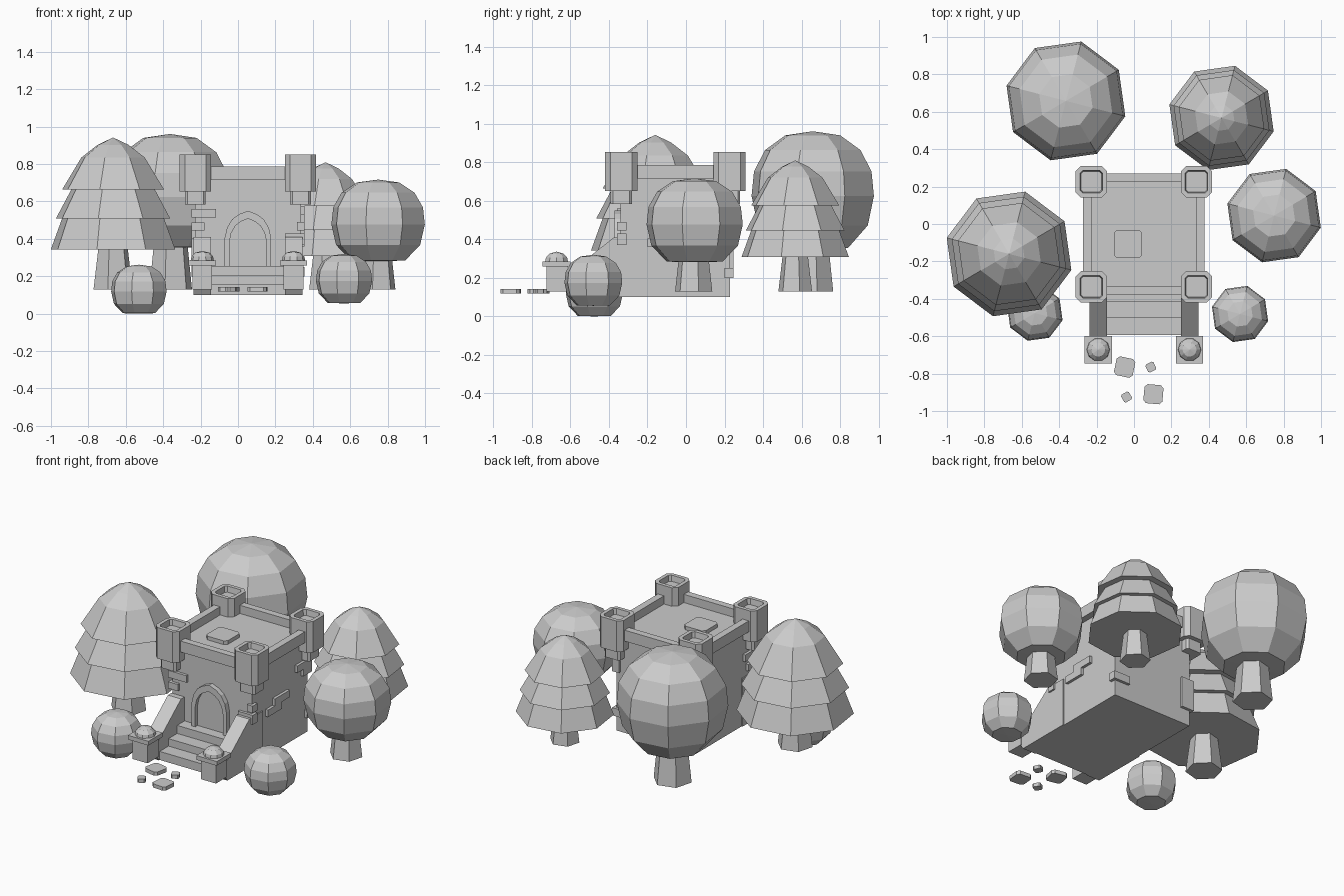
import bpy, bmesh
from math import sin, cos, pi, radians
from mathutils import Matrix

if "Cube" in bpy.data.objects:
    bpy.data.objects.remove(bpy.data.objects["Cube"])

CX, CY = 0.053, -0.055      # castle centre
HALF = 0.284                # half width of the keep


def finish(name, bm):
    bmesh.ops.recalc_face_normals(bm, faces=bm.faces)
    me = bpy.data.meshes.new(name)
    bm.to_mesh(me)
    bm.free()
    ob = bpy.data.objects.new(name, me)
    bpy.context.collection.objects.link(ob)
    return ob


def box(name, x0, x1, y0, y1, z0, z1):
    bm = bmesh.new()
    m = Matrix.Translation(((x0 + x1) / 2, (y0 + y1) / 2, (z0 + z1) / 2))
    bmesh.ops.create_cube(bm, size=1, matrix=m @ Matrix.Diagonal((x1 - x0, y1 - y0, z1 - z0, 1)))
    return finish(name, bm)


def lathe(name, x, y, profile, sides=8, phase=30.5):
    """Low-poly revolve of (radius, z) points, closed at both ends."""
    bm = bmesh.new()
    rings = []
    for r, z in profile:
        if r == 0:
            rings.append([bm.verts.new((x, y, z))])
        else:
            angles = [radians(phase) + 2 * pi * i / sides for i in range(sides)]
            rings.append([bm.verts.new((x + r * cos(a), y + r * sin(a), z)) for a in angles])
    for a, b in zip(rings, rings[1:]):
        for i in range(sides):
            j = (i + 1) % sides
            quad = [a[i % len(a)], a[j % len(a)], b[j % len(b)], b[i % len(b)]]
            bm.faces.new(list(dict.fromkeys(quad)))
    for ring in (rings[0], rings[-1]):
        if len(ring) > 2:
            bm.faces.new(ring)
    return finish(name, bm)


def prism(name, pts, lo, hi, place):
    """Extrude a 2D outline from lo to hi; place(u, v, w) gives the 3D point."""
    bm = bmesh.new()
    a = [bm.verts.new(place(u, v, lo)) for u, v in pts]
    b = [bm.verts.new(place(u, v, hi)) for u, v in pts]
    bm.faces.new(a)
    bm.faces.new(b)
    for i in range(len(pts)):
        j = (i + 1) % len(pts)
        bm.faces.new((a[i], a[j], b[j], b[i]))
    return finish(name, bm)


def cut_square(h, c):
    """Square of half size h with corners chamfered by c."""
    k = h - c
    return [(h, -k), (h, k), (k, h), (-k, h), (-h, k), (-h, -k), (-k, -h), (k, -h)]


def slab(name, x, y, z0, z1, h, c, turn=0):
    t = radians(turn)
    pts = [(x + u * cos(t) - v * sin(t), y + u * sin(t) + v * cos(t)) for u, v in cut_square(h, c)]
    return prism(name, pts, z0, z1, lambda u, v, w: (u, v, w))


# keep and roof hatch
box("keep", CX - HALF, CX + HALF, CY - HALF, CY + HALF, 0.10, 0.733)
slab("roof_hatch", -0.032, -0.107, 0.73, 0.757, 0.076, 0.018)

# parapets and corner turrets
P0, P1 = 0.28, 0.325
for s in (-1, 1):
    a, b = sorted((s * P0, s * P1))
    box("side_parapet", CX + a, CX + b, CY - 0.24, CY + 0.24, 0.715, 0.786)
    box("end_parapet", CX - 0.24, CX + 0.24, CY + a, CY + b, 0.715, 0.786)
    for t in (-1, 1):
        x, y = CX + s * 0.281, CY + t * 0.281
        slab("turret_corbel", x, y, 0.583, 0.66, 0.055, 0.012)
        bm = bmesh.new()
        rings = []
        for h, c, z in ((0.084, 0.028, 0.652), (0.084, 0.028, 0.852), (0.06, 0.014, 0.852), (0.055, 0.012, 0.815)):
            rings.append([bm.verts.new((x + u, y + v, z)) for u, v in cut_square(h, c)])
        for p, q in zip(rings, rings[1:]):
            for i in range(8):
                bm.faces.new((p[i], p[(i + 1) % 8], q[(i + 1) % 8], q[i]))
        bm.faces.new(rings[0])
        bm.faces.new(rings[-1])
        finish("turret", bm)

# raised wall bricks, wrapping some corners
F, B, L, R = CY - HALF, CY + HALF, CX - HALF, CX + HALF
D = 0.018
for x0, x1, z0, z1 in ((L - D, -0.118, 0.515, 0.56), (L - D, -0.18, 0.444, 0.487),
                       (0.25, R + D, 0.37, 0.43), (0.315, R + D, 0.445, 0.49)):
    box("front_brick", x0, x1, F - D, F + 0.03, z0, z1)
for y0, y1, z0, z1 in ((-0.2, -0.06, 0.36, 0.405), (-0.13, 0.02, 0.405, 0.45),
                       (0.1, B + D, 0.53, 0.575), (0.16, B + D, 0.485, 0.53)):
    box("right_brick", R - 0.03, R + D, y0, y1, z0, z1)
for y0, y1, z0, z1 in ((F - D, -0.25, 0.515, 0.56), (F - D, -0.28, 0.444, 0.487), (0.0, 0.12, 0.4, 0.445)):
    box("left_brick", L - D, L + 0.03, y0, y1, z0, z1)
box("back_panel", L - D, L + 0.07, B - 0.03, B + D, 0.2, 0.40)
box("back_brick", R - 0.1, R + D, B - 0.03, B + D, 0.2, 0.25)

# pointed door frame and door
half_arch = [(1, 0), (1, 0.52), (0.9, 0.7), (0.68, 0.85), (0.38, 0.94)]
unit = half_arch + [(0, 1)] + [(-u, v) for u, v in reversed(half_arch)]
outer = [(CX + 0.124 * u, 0.25 + 0.3 * v) for u, v in unit]
inner = [(CX + 0.099 * u, 0.25 + 0.258 * v) for u, v in unit]
prism("door_frame", outer + inner[::-1], F - 0.032, F + 0.01, lambda u, v, w: (u, w, v))
prism("door", inner, F - 0.008, F + 0.01, lambda u, v, w: (u, w, v))

# stairs with sloping side walls and domed posts
for front, top in ((-0.415, 0.255), (-0.503, 0.203), (-0.593, 0.155)):
    box("step", CX - 0.2, CX + 0.2, front, -0.33, 0.10, top)
rail = [(-0.235, 0.10), (-0.235, 0.41), (-0.375, 0.41), (-0.62, 0.215), (-0.62, 0.13), (-0.6, 0.10)]
for s in (-1, 1):
    a, b = sorted((s * 0.197, s * 0.291))
    prism("stair_wall", rail, CX + a, CX + b, lambda u, v, w: (w, u, v))
    x, y = CX + s * 0.244, -0.672
    box("post", x - 0.053, x + 0.053, y - 0.053, y + 0.06, 0.13, 0.26)
    box("post_cap", x - 0.073, x + 0.073, y - 0.073, y + 0.073, 0.258, 0.285)
    lathe("post_dome", x, y, [(0.063, 0.28), (0.058, 0.305), (0.038, 0.326), (0, 0.336)], 10, 0)

# path stones
for x, y, h, turn in ((-0.05, -0.765, 0.051, -12), (0.104, -0.91, 0.051, -5),
                      (0.09, -0.765, 0.024, 25), (-0.04, -0.925, 0.024, 30)):
    slab("path_stone", x, y, 0.118, 0.142, h, h * 0.3, turn)

# conifers: tiers measured above the trunk foot
tiers = [(0.344, 0.212), (0.282, 0.378), (0.316, 0.378), (0.231, 0.533),
         (0.282, 0.533), (0.175, 0.705), (0.085, 0.773), (0, 0.812)]
for x, y, s in ((-0.668, -0.16, 1.0), (0.468, 0.567, 0.837)):
    lathe("conifer_crown", x, y, [(r * s, 0.13 + z * s) for r, z in tiers])
    lathe("conifer_trunk", x, y, [(0.108 * s, 0.13), (0.08 * s, 0.13 + 0.23 * s)], 6, 15)

# round crowns for trees and bushes
ball = [(0, 0), (0.58, 0.01), (0.9, 0.2), (1, 0.45), (0.96, 0.66), (0.78, 0.84), (0.45, 0.965), (0, 1)]


def crown(name, x, y, r, z0, z1):
    lathe(name, x, y, [(u * r, z0 + v * (z1 - z0)) for u, v in ball])


crown("large_tree_crown", -0.364, 0.658, 0.328, 0.35, 0.961)
lathe("large_tree_trunk", -0.36, 0.65, [(0.118, 0.13), (0.09, 0.4)], 6, 15)
crown("small_tree_crown", 0.749, 0.045, 0.258, 0.28, 0.717)
lathe("small_tree_trunk", 0.745, 0.04, [(0.1, 0.13), (0.078, 0.32)], 6, 15)
crown("left_bush", -0.53, -0.476, 0.153, 0.0, 0.262)
crown("right_bush", 0.567, -0.481, 0.155, 0.055, 0.32)
